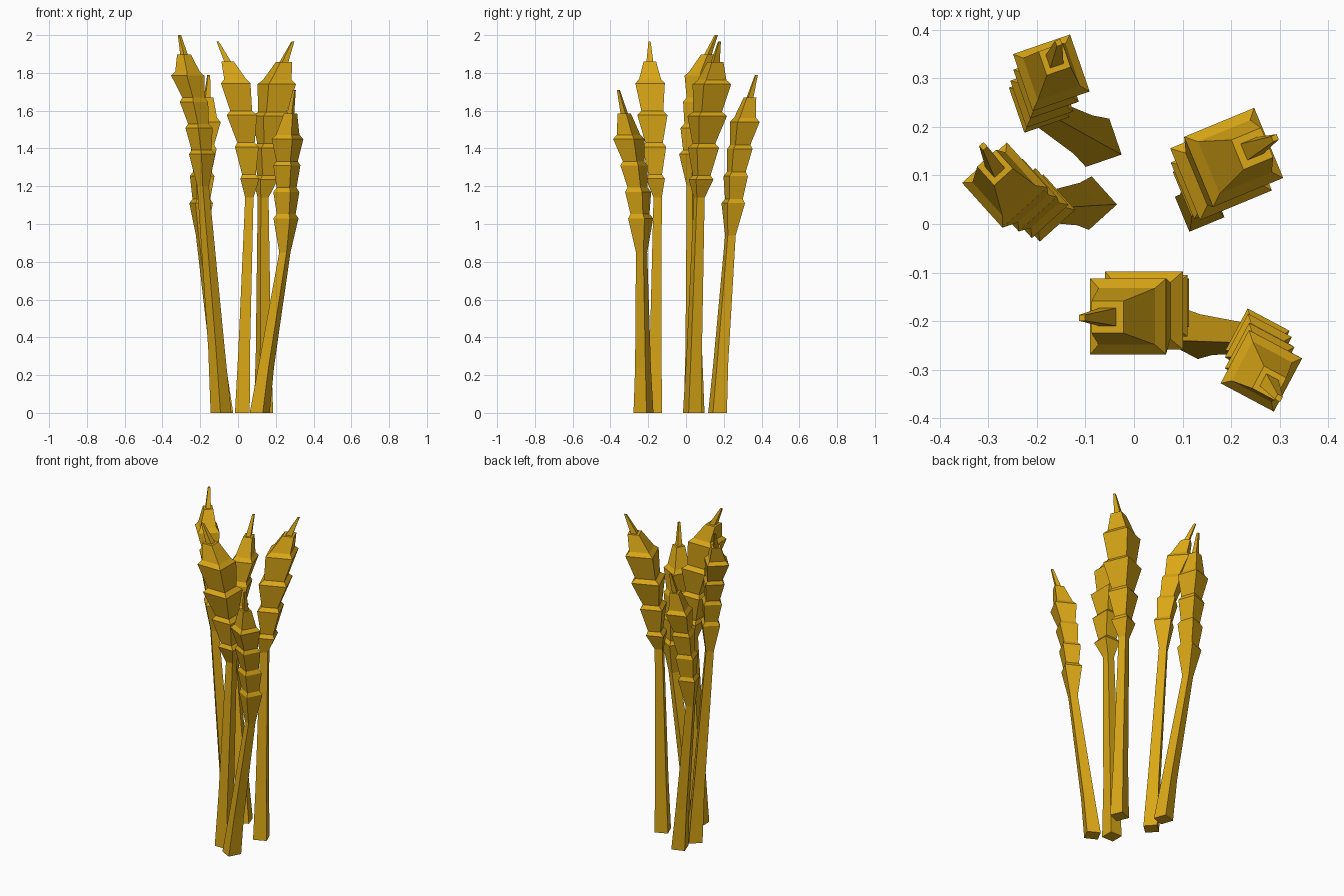
import bpy
import bmesh
from math import cos, sin, radians
from mathutils import Vector

default = bpy.data.objects.get("Cube")
if default:
    bpy.data.objects.remove(default, do_unlink=True)

# One golden colour for the whole sheaf
GOLD = (0.70, 0.385, 0.008, 1)
gold = bpy.data.materials.new("golden_straw")
gold.diffuse_color = GOLD
gold.use_nodes = True
gold.node_tree.nodes["Principled BSDF"].inputs["Base Color"].default_value = GOLD

# Half widths of the flared grains, of the pinch above each, and of the shoulder
LARGE = dict(flare=(.05, .063, .08, .078), pinch=(.036, .046, .058, .058), shoulder=.033)
SMALL = dict(flare=(.049, .051, .053, .062), pinch=(.037, .039, .042, .046), shoulder=.026)


def loft(name, sections, yaw):
    """Skin a closed tube through square sections (centre, half width)."""
    bm = bmesh.new()
    c, s = cos(radians(yaw)), sin(radians(yaw))
    rings = []
    for centre, half in sections:
        ring = []
        for u, v in ((-1, -1), (1, -1), (1, 1), (-1, 1)):
            offset = Vector((u * c - v * s, u * s + v * c, 0)) * half
            ring.append(bm.verts.new(centre + offset))
        rings.append(ring)
    for low, high in zip(rings, rings[1:]):
        for i in range(4):
            j = (i + 1) % 4
            bm.faces.new((low[i], low[j], high[j], high[i]))
    bm.faces.new(rings[0][::-1])
    bm.faces.new(rings[-1])
    bmesh.ops.recalc_face_normals(bm, faces=bm.faces)
    mesh = bpy.data.meshes.new(name)
    bm.to_mesh(mesh)
    bm.free()
    mesh.materials.append(gold)
    obj = bpy.data.objects.new(name, mesh)
    bpy.context.collection.objects.link(obj)


def bend(a, b, flat, rise):
    """Point between a and b with separate sideways and upward progress."""
    p = a.lerp(b, flat)
    p.z = a.z + (b.z - a.z) * rise
    return p


def wheat(name, yaw, size, *points):
    base, neck, first, last, tip = map(Vector, points)

    # Stem, thicker at the foot
    sections = [(base, .039), (bend(base, neck, .25, .28), .031), (neck, .022)]

    # Four flared grains, each pinched in above its rim
    for i, (flare, pinch) in enumerate(zip(size["flare"], size["pinch"])):
        t = i / 3
        rim = bend(first, last, t ** 1.4, t)
        sections.append((rim, flare))
        above = bend(rim, tip, .03, 0)
        above.z += .022
        sections.append((above, pinch))

    # Shoulder and thin awn
    top = bend(last, tip, .45, .52)
    half = size["shoulder"]
    sections += [(top, half), (top, half * .55), (tip, .006)]
    loft(name, sections, yaw)


# Name, yaw, size, then base, neck, lowest grain, highest grain and tip
wheat("stalk_front", 0, LARGE,
      (.023, -.165, 0), (.06, -.15, 1.14), (.063, -.162, 1.24),
      (-.012, -.19, 1.745), (-.107, -.193, 1.965))
wheat("stalk_left", 22.5, LARGE,
      (.135, .035, 0), (.133, .07, 1.14), (.145, .08, 1.235),
      (.205, .137, 1.74), (.29, .177, 1.965))
wheat("stalk_right", 42, SMALL,
      (-.09, .043, 0), (-.185, .035, 1.2), (-.19, .033, 1.37),
      (-.266, .08, 1.785), (-.31, .16, 2))
wheat("stalk_back", 19, SMALL,
      (-.075, .167, 0), (-.195, .235, .94), (-.195, .25, 1.11),
      (-.17, .311, 1.54), (-.155, .373, 1.79))
wheat("stalk_front_left", -28, SMALL,
      (.115, -.225, 0), (.248, -.235, .85), (.254, -.24, 1.03),
      (.262, -.302, 1.45), (.298, -.358, 1.71))
